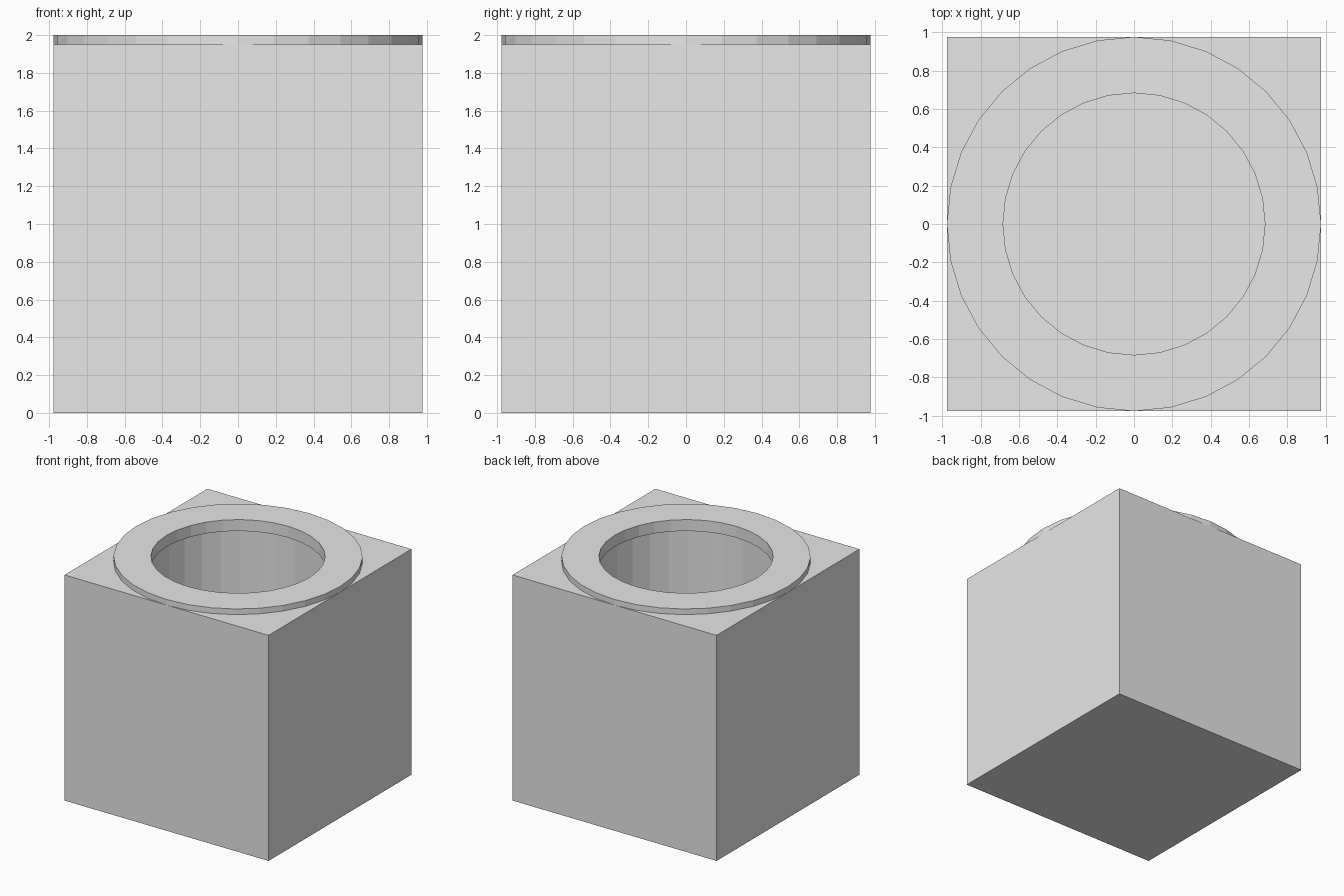
import bpy
import bmesh
from math import cos, sin, tau

cube = bpy.data.objects.get("Cube")
if cube:
    bpy.data.objects.remove(cube, do_unlink=True)

SIDES = 32
HALF = 0.976        # half width of the block, and outer radius of the rim
TOP = 1.951         # top of the block
RIM_HOLE = 0.683
CAVITY = 0.78
FLOOR = 0.2

grey = bpy.data.materials.new("light grey")
grey.use_nodes = True
colour = (0.8, 0.8, 0.8, 1)
grey.diffuse_color = colour
grey.node_tree.nodes["Principled BSDF"].inputs["Base Color"].default_value = colour


def finish(name, bm):
    bmesh.ops.recalc_face_normals(bm, faces=bm.faces)
    mesh = bpy.data.meshes.new(name)
    bm.to_mesh(mesh)
    bm.free()
    mesh.materials.append(grey)
    obj = bpy.data.objects.new(name, mesh)
    bpy.context.collection.objects.link(obj)
    return obj


def circle(bm, radius, z):
    return [bm.verts.new((radius * cos(tau * i / SIDES), radius * sin(tau * i / SIDES), z))
            for i in range(SIDES)]


def bridge(bm, a, b):
    for i in range(SIDES):
        j = (i + 1) % SIDES
        bm.faces.new((a[i], a[j], b[j], b[i]))


# Block: a cube hollowed by a round cavity
bm = bmesh.new()
bmesh.ops.create_cube(bm, size=1)
for v in bm.verts:
    v.co = (v.co.x * 2 * HALF, v.co.y * 2 * HALF, (v.co.z + 0.5) * TOP)
block = finish("block", bm)

bm = bmesh.new()
low, high = circle(bm, CAVITY, FLOOR), circle(bm, CAVITY, TOP + 0.2)
bridge(bm, low, high)
bm.faces.new(low)
bm.faces.new(high)
cutter = finish("cavity_cutter", bm)

cut = block.modifiers.new("cavity", "BOOLEAN")
cut.operation = "DIFFERENCE"
cut.solver = "EXACT"
cut.object = cutter
bpy.context.view_layer.objects.active = block
bpy.ops.object.modifier_apply(modifier=cut.name)
bpy.data.objects.remove(cutter, do_unlink=True)

# Rim: a flat ring sunk halfway into the top
bm = bmesh.new()
loops = [circle(bm, r, z) for r, z in
         ((HALF, 1.902), (HALF, 2.0), (RIM_HOLE, 2.0), (RIM_HOLE, 1.902))]
for k in range(4):
    bridge(bm, loops[k], loops[(k + 1) % 4])
finish("rim", bm)
